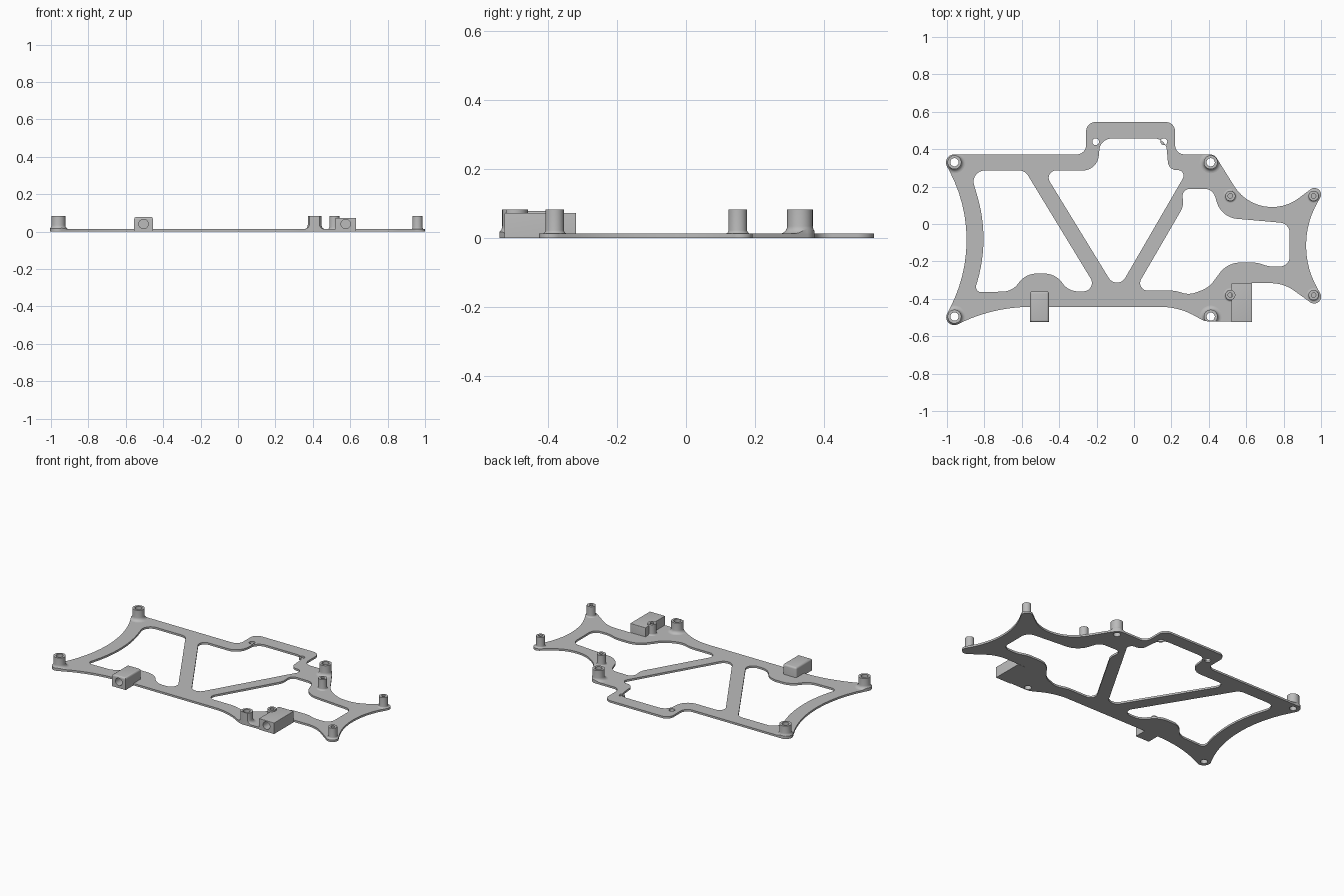
import bpy, bmesh, math
from mathutils import Vector

if "Cube" in bpy.data.objects:
    bpy.data.objects.remove(bpy.data.objects["Cube"])

grey = bpy.data.materials.new("plain_grey")
grey.use_nodes = True
colour = (0.5, 0.5, 0.5, 1)
grey.diffuse_color = colour
grey.node_tree.nodes["Principled BSDF"].inputs["Base Color"].default_value = colour

THICK = 0.013
TOP = 0.083


def add_object(name, mesh):
    obj = bpy.data.objects.new(name, mesh)
    bpy.context.collection.objects.link(obj)
    mesh.materials.clear()
    mesh.materials.append(grey)
    return obj


def finish(obj):
    bpy.ops.object.select_all(action='DESELECT')
    obj.select_set(True)
    bpy.context.view_layer.objects.active = obj
    bpy.ops.object.shade_smooth_by_angle(angle=math.radians(35))


def rounded_loop(corners, steps=12):
    """Corners (x, y, tangent length) in hundredths become an outline with circular fillets."""
    path = []
    for i, (x, y, t) in enumerate(corners):
        p = Vector((x, y))
        a = Vector(corners[i - 1][:2]) - p
        b = Vector(corners[(i + 1) % len(corners)][:2]) - p
        if t == 0:
            path.append(p / 100)
            continue
        w = math.sin(a.angle(b) / 2)
        start, end = p + a.normalized() * t, p + b.normalized() * t
        for k in range(steps + 1):
            u = k / steps
            c0, c1, c2 = (1 - u) ** 2, 2 * u * (1 - u) * w, u * u
            path.append((start * c0 + p * c1 + end * c2) / (c0 + c1 + c2) / 100)
    return path


def circle(x, y, r, n=32):
    return [Vector((x + r * math.cos(math.tau * i / n), y + r * math.sin(math.tau * i / n)))
            for i in range(n)]


def extruded(name, loops, height):
    """Fill nested outlines and extrude them up from the ground."""
    curve = bpy.data.curves.new(name, 'CURVE')
    curve.dimensions, curve.fill_mode = '2D', 'BOTH'
    curve.extrude = height / 2
    for loop in loops:
        spline = curve.splines.new('POLY')
        spline.points.add(len(loop) - 1)
        for point, co in zip(spline.points, loop):
            point.co = (co.x, co.y, 0, 1)
        spline.use_cyclic_u = True
    helper = bpy.data.objects.new(name, curve)
    bpy.context.collection.objects.link(helper)
    bpy.context.view_layer.update()
    mesh = bpy.data.meshes.new_from_object(helper.evaluated_get(bpy.context.evaluated_depsgraph_get()))
    bpy.data.objects.remove(helper)
    bm = bmesh.new()
    bm.from_mesh(mesh)
    bmesh.ops.remove_doubles(bm, verts=bm.verts, dist=0.00005)
    bmesh.ops.translate(bm, verts=bm.verts, vec=(0, 0, height / 2))
    bmesh.ops.recalc_face_normals(bm, faces=bm.faces)
    bm.to_mesh(mesh)
    bm.free()
    return add_object(name, mesh)


def lathe(name, profile, centre, n=32):
    """Revolve a closed (radius, height) profile."""
    bm = bmesh.new()
    rings = [[bm.verts.new((*c, z)) for c in circle(*centre, r, n)] for r, z in profile]
    for i, ring in enumerate(rings):
        prev = rings[i - 1]
        if profile[i][0] == 0 and profile[i - 1][0] == 0:
            continue
        for k in range(n):
            j = (k + 1) % n
            bm.faces.new((prev[k], prev[j], ring[j], ring[k]))
    bmesh.ops.remove_doubles(bm, verts=bm.verts, dist=0.00001)
    bmesh.ops.recalc_face_normals(bm, faces=bm.faces)
    mesh = bpy.data.meshes.new(name)
    bm.to_mesh(mesh)
    bm.free()
    return add_object(name, mesh)


def boolean(obj, other, operation):
    mod = obj.modifiers.new("cut", 'BOOLEAN')
    mod.object, mod.operation, mod.solver = other, operation, 'EXACT'
    bpy.context.view_layer.update()
    mesh = bpy.data.meshes.new_from_object(obj.evaluated_get(bpy.context.evaluated_depsgraph_get()))
    obj.modifiers.clear()
    obj.data = mesh


# Plate outline and its three windows
outline = rounded_loop([
    (-106, -59.3, 13), (-75, -44.3, 20), (24, -44.3, 10), (38, -52.2, 3), (58, -52, 0),
    (58, -31.7, 0), (80, -31.6, 7), (108.3, -52, 17.4), (84.7, -11.5, 27), (108.3, 29, 17.4),
    (67.3, -1.8, 26), (43, 37.2, 2.5), (22, 37.2, 5), (22, 54.5, 5), (-25.6, 54.5, 5),
    (-25.6, 37.2, 5), (-103.4, 37.2, 7.2), (-79, -8.5, 42)])
left_window = rounded_loop([
    (-87.8, 28.6, 8), (-77, -8, 24), (-85.5, -36.6, 4), (-65, -36, 5), (-58, -26.5, 6),
    (-42, -26.5, 6), (-35, -36, 5), (-19, -36, 8), (-58.3, 28.6, 3)])
middle_window = rounded_loop([
    (-48.7, 28.6, 7), (-9, -36.2, 8.6), (28.6, 28.6, 5), (18.5, 29, 4), (17, 45.7, 6),
    (-18, 45.7, 6), (-19.5, 28.6, 8)])
right_window = rounded_loop([
    (26.5, 9.5, 3), (25.5, 18.9, 4.5), (42, 18.7, 4), (47, 3.5, 8), (83.2, 0.3, 5),
    (83.2, -22.6, 5), (72, -22.8, 3), (66, -20.6, 3), (50, -20.6, 7), (40, -34, 4),
    (29.5, -38, 4), (22, -35.6, 3), (0.3, -35.6, 7)])
windows = [left_window, middle_window, right_window]

large_posts = [(x, y) for x in (-0.96, 0.41) for y in (0.33, -0.495)]
small_posts = [(x, y) for x in (0.515, 0.96) for y in (0.15, -0.38)]
LARGE_HOLE = 0.022
drilled = [circle(*c, LARGE_HOLE) for c in large_posts]
drilled += [circle(x, 0.44, 0.018) for x in (-0.205, 0.16)]
finish(extruded("base_plate", [outline] + windows + drilled, THICK))


# Mounting posts with flared feet, trimmed to the plate edge
def flare(r, spread):
    """Concave quarter round from the post wall down to the plate."""
    angles = [math.pi / 2 * k / 6 for k in range(7)]
    return [(r + spread * (1 - math.sin(a)), THICK + spread * (1 - math.cos(a))) for a in angles]


trim = extruded("trim_helper", [outline] + windows, 0.2)
trim.hide_render = True
for i, c in enumerate(large_posts):
    foot = flare(0.037, 0.022)
    profile = [(LARGE_HOLE, 0.002), (foot[0][0], 0.002)] + foot + [(0.037, TOP), (LARGE_HOLE, TOP)]
    post = lathe(f"large_post_{i + 1}", profile, c)
    boolean(post, trim, 'INTERSECT')
    finish(post)
for i, c in enumerate(small_posts):
    foot = flare(0.027, 0.01)
    profile = [(0, 0.002), (foot[0][0], 0.002)] + foot + [(0.027, TOP), (0.012, TOP),
                                                          (0.012, 0.02), (0, 0.02)]
    post = lathe(f"small_post_{i + 1}", profile, c)
    boolean(post, trim, 'INTERSECT')
    finish(post)
bpy.data.objects.remove(trim)


# Connector blocks with a round socket in the front
def block(name, x0, x1, y0, y1, height, bevel):
    bm = bmesh.new()
    bmesh.ops.create_cube(bm, size=1)
    for v in bm.verts:
        v.co = (x1 if v.co.x > 0 else x0, y1 if v.co.y > 0 else y0, height if v.co.z > 0 else 0)
    edges = [e for e in bm.edges if all(v.co.z > 0 for v in e.verts)
             or (abs(e.verts[0].co.z - e.verts[1].co.z) > 0 and e.verts[0].co.y == e.verts[1].co.y
                 and e.verts[0].co.y > (y0 + y1) / 2)]
    bmesh.ops.bevel(bm, geom=edges, offset=bevel, segments=4, profile=0.5, affect='EDGES')
    mesh = bpy.data.meshes.new(name)
    bm.to_mesh(mesh)
    bm.free()
    obj = add_object(name, mesh)
    drill = lathe("drill_helper", [(0, -0.05), (0.025, -0.05), (0.025, 0.1), (0, 0.1)], (0, 0))
    drill.hide_render = True
    drill.rotation_euler.x = -math.pi / 2
    drill.location = ((x0 + x1) / 2, y0, 0.041)
    boolean(obj, drill, 'DIFFERENCE')
    bpy.data.objects.remove(drill)
    finish(obj)


block("left_side_connector", 0.52, 0.632, -0.525, -0.318, 0.073, 0.003)
block("right_side_connector", -0.555, -0.455, -0.525, -0.36, 0.079, 0.012)
